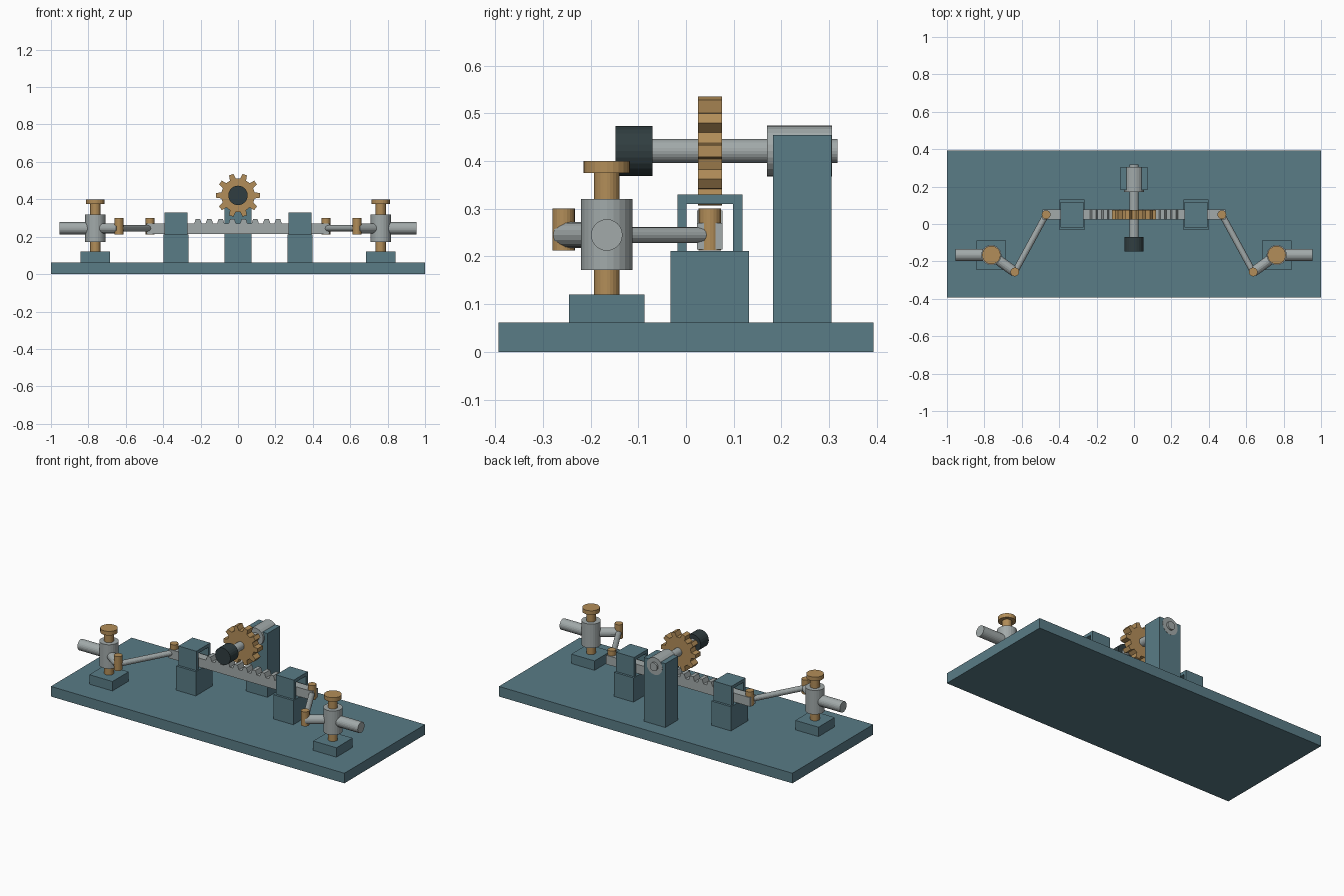
import bpy
import bmesh
from math import sin, cos, pi
from mathutils import Vector

cube = bpy.data.objects.get("Cube")
if cube:
    bpy.data.objects.remove(cube, do_unlink=True)


def material(name, rgb):
    mat = bpy.data.materials.new(name)
    mat.use_nodes = True
    colour = (*rgb, 1)
    mat.diffuse_color = colour
    mat.node_tree.nodes["Principled BSDF"].inputs["Base Color"].default_value = colour
    return mat


TEAL = material("teal paint", (0.10, 0.20, 0.24))
STEEL = material("steel grey", (0.36, 0.40, 0.40))
BRASS = material("brass", (0.45, 0.27, 0.10))
DARK = material("dark rubber", (0.03, 0.048, 0.052))


def finish(name, bm, mat):
    bmesh.ops.recalc_face_normals(bm, faces=bm.faces)
    mesh = bpy.data.meshes.new(name)
    bm.to_mesh(mesh)
    bm.free()
    mesh.materials.append(mat)
    obj = bpy.data.objects.new(name, mesh)
    bpy.context.collection.objects.link(obj)
    return obj


def box(name, mat, x, y, z):
    """Box from (low, high) ranges on each axis."""
    bm = bmesh.new()
    bmesh.ops.create_cube(bm, size=1)
    for v in bm.verts:
        v.co = [(r[0] + r[1]) / 2 + c * (r[1] - r[0]) for r, c in zip((x, y, z), v.co)]
    return finish(name, bm, mat)


def rod(name, mat, start, end, radius, sides=24):
    """Faceted cylinder between two points."""
    a, b = Vector(start), Vector(end)
    bm = bmesh.new()
    bmesh.ops.create_cone(bm, cap_ends=True, segments=sides, radius1=radius,
                          radius2=radius, depth=(b - a).length)
    obj = finish(name, bm, mat)
    obj.rotation_mode = "QUATERNION"
    obj.rotation_quaternion = (b - a).to_track_quat("Z", "Y")
    obj.location = (a + b) / 2
    return obj


def extrude_profile(name, mat, points, axis, low, high):
    """Extrude a closed 2D outline along x (points are y, z) or y (points are x, z)."""
    def place(p, d):
        return (d, p[0], p[1]) if axis == "x" else (p[0], d, p[1])
    bm = bmesh.new()
    face = bm.faces.new([bm.verts.new(place(p, low)) for p in points])
    moved = bmesh.ops.extrude_face_region(bm, geom=[face])["geom"]
    verts = [g for g in moved if isinstance(g, bmesh.types.BMVert)]
    bmesh.ops.translate(bm, verts=verts, vec=place((0, 0), high - low))
    bm.faces.ensure_lookup_table()
    return finish(name, bm, mat)


# Base plate
TOP = 0.062
box("base_plate", TEAL, (-1, 1), (-0.393, 0.393), (0, TOP))

# Rear post, bearing, shaft and knob
SHAFT_Z = 0.421
box("bearing_post", TEAL, (-0.073, 0.073), (0.182, 0.305), (TOP, 0.455))
rod("shaft_bearing", STEEL, (0, 0.17, SHAFT_Z), (0, 0.306, SHAFT_Z), 0.053)
rod("pinion_shaft", STEEL, (0, -0.08, SHAFT_Z), (0, 0.317, SHAFT_Z), 0.025)
rod("drive_knob", DARK, (0, -0.148, SHAFT_Z), (0, -0.07, SHAFT_Z), 0.052)

# Pinion gear
TEETH, OUTER, ROOT = 10, 0.117, 0.09
outline = []
for i in range(TEETH):
    for offset, radius in ((-0.29, ROOT), (-0.17, OUTER), (0.17, OUTER), (0.29, ROOT)):
        angle = 2 * pi * (i + offset) / TEETH
        outline.append((radius * cos(angle), SHAFT_Z + radius * sin(angle)))
extrude_profile("pinion_gear", BRASS, outline, "y", 0.025, 0.075)

# Toothed rack
PITCH, COUNT = 0.0613, 8
outline = [(0.49, 0.215), (-0.49, 0.215), (-0.49, 0.27)]
for i in range(COUNT):
    x = (i - (COUNT - 1) / 2) * PITCH
    outline += [(x - 0.02, 0.27), (x - 0.011, 0.296), (x + 0.011, 0.296), (x + 0.02, 0.27)]
outline.append((0.49, 0.27))
extrude_profile("rack_bar", STEEL, outline, "y", 0.023, 0.077)

# Mirrored guides and linkages
ARM_Z = 0.245
for side, s in (("left", 1), ("right", -1)):
    # Rack guide: pedestal with a bridge over the rack
    gx = s * 0.332
    box(side + "_guide_pedestal", TEAL, (gx - 0.067, gx + 0.067), (-0.032, 0.132), (TOP, 0.211))
    bridge = [(-0.018, 0.21), (-0.018, 0.33), (0.118, 0.33), (0.118, 0.21),
              (0.099, 0.21), (0.099, 0.31), (0.001, 0.31), (0.001, 0.21)]
    extrude_profile(side + "_guide_bridge", TEAL, bridge, "x", gx - 0.061, gx + 0.061)

    # Pivot stand
    px, py = s * 0.763, -0.166
    box(side + "_pivot_stand", TEAL, (px - 0.079, px + 0.079), (py - 0.079, py + 0.079), (TOP, 0.12))
    rod(side + "_pivot_pin", BRASS, (px, py, 0.11), (px, py, 0.38), 0.027)
    rod(side + "_pivot_cap", BRASS, (px, py, 0.375), (px, py, 0.4), 0.049)
    rod(side + "_pivot_hub", STEEL, (px, py, 0.172), (px, py, 0.32), 0.054)

    # Bell crank arms, link rod and joint pins
    crank = (s * 0.637, -0.2565)
    joint = (s * 0.47, 0.05)
    rod(side + "_outer_arm", STEEL, (px, py, ARM_Z), (s * 0.955, py, ARM_Z), 0.033)
    rod(side + "_crank_arm", STEEL, (px, py, ARM_Z), (*crank, ARM_Z), 0.027, 16)
    rod(side + "_link_rod", STEEL, (*crank, ARM_Z), (*joint, ARM_Z), 0.0165, 16)
    for label, (x, y) in (("crank", crank), ("rack", joint)):
        rod(side + "_" + label + "_joint_pin", BRASS, (x, y, 0.212), (x, y, 0.301), 0.0235, 20)
